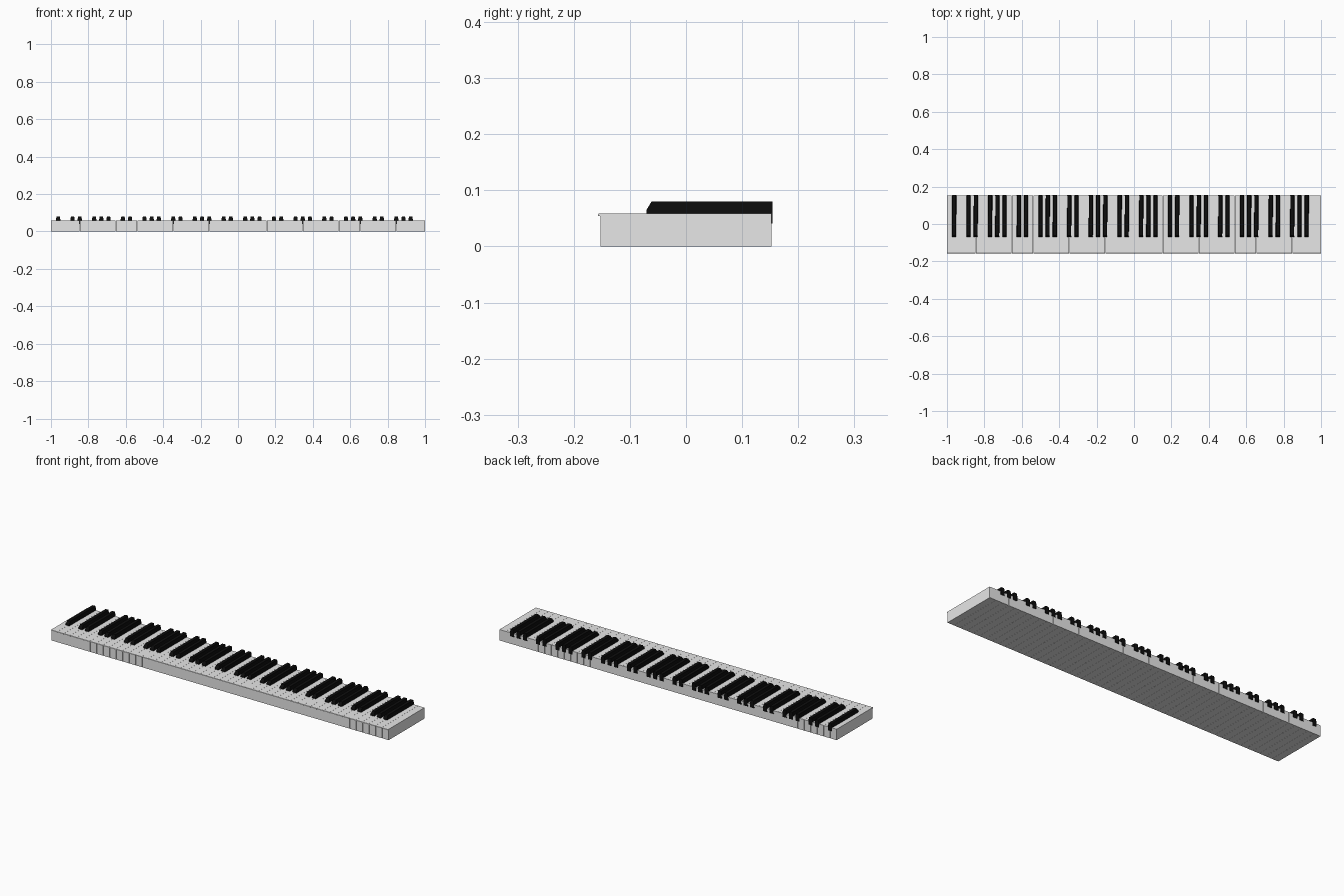
import bpy, bmesh

if "Cube" in bpy.data.objects:
    bpy.data.objects.remove(bpy.data.objects["Cube"])

PITCH = 2 / 52          # one white key
GAP = 0.0006


def material(name, rgb):
    m = bpy.data.materials.new(name)
    m.diffuse_color = (*rgb, 1)
    m.use_nodes = True
    m.node_tree.nodes["Principled BSDF"].inputs["Base Color"].default_value = m.diffuse_color
    return m


WHITE = material("key white", (0.8, 0.8, 0.8))
BLACK = material("key black", (0.004, 0.004, 0.004))


def loft_key(name, profile, mat, x):
    """Side profile of (y, z, half width) swept across x."""
    bm = bmesh.new()
    left = [bm.verts.new((-w, y, z)) for y, z, w in profile]
    right = [bm.verts.new((w, y, z)) for y, z, w in profile]
    n = len(profile)
    bm.faces.new(left)
    bm.faces.new(right[::-1])
    for i in range(n):
        j = (i + 1) % n
        bm.faces.new((left[j], left[i], right[i], right[j]))
    bmesh.ops.recalc_face_normals(bm, faces=bm.faces)
    mesh = bpy.data.meshes.new(name)
    bm.to_mesh(mesh)
    bm.free()
    mesh.materials.append(mat)
    ob = bpy.data.objects.new(name, mesh)
    ob.location.x = x
    bpy.context.collection.objects.link(ob)
    return ob


# White key: tall block with a thin overhanging lip at the front
w = (PITCH - GAP) / 2
white_profile = [(y, z, w) for y, z in (
    (-0.152, 0), (0.152, 0), (0.152, 0.0585), (-0.156, 0.0585),
    (-0.157, 0.0575), (-0.157, 0.0545), (-0.152, 0.0535))]

# Black key: sloped front, narrowed top, back end hanging past the white keys
b, t = 0.0115, 0.0085
black_profile = [(-0.0705, 0.041, b), (0.1545, 0.041, b), (0.1545, 0.066, b),
                 (0.1545, 0.080, t), (-0.0615, 0.080, t), (-0.0705, 0.065, b)]

for i in range(52):
    loft_key("white_key", white_profile, WHITE, -1 + (i + 0.5) * PITCH)
    # keys run A B C D E F G; no black key follows B or E
    if i % 7 not in (1, 4) and i < 51:
        loft_key("black_key", black_profile, BLACK, -1 + (i + 1) * PITCH)
